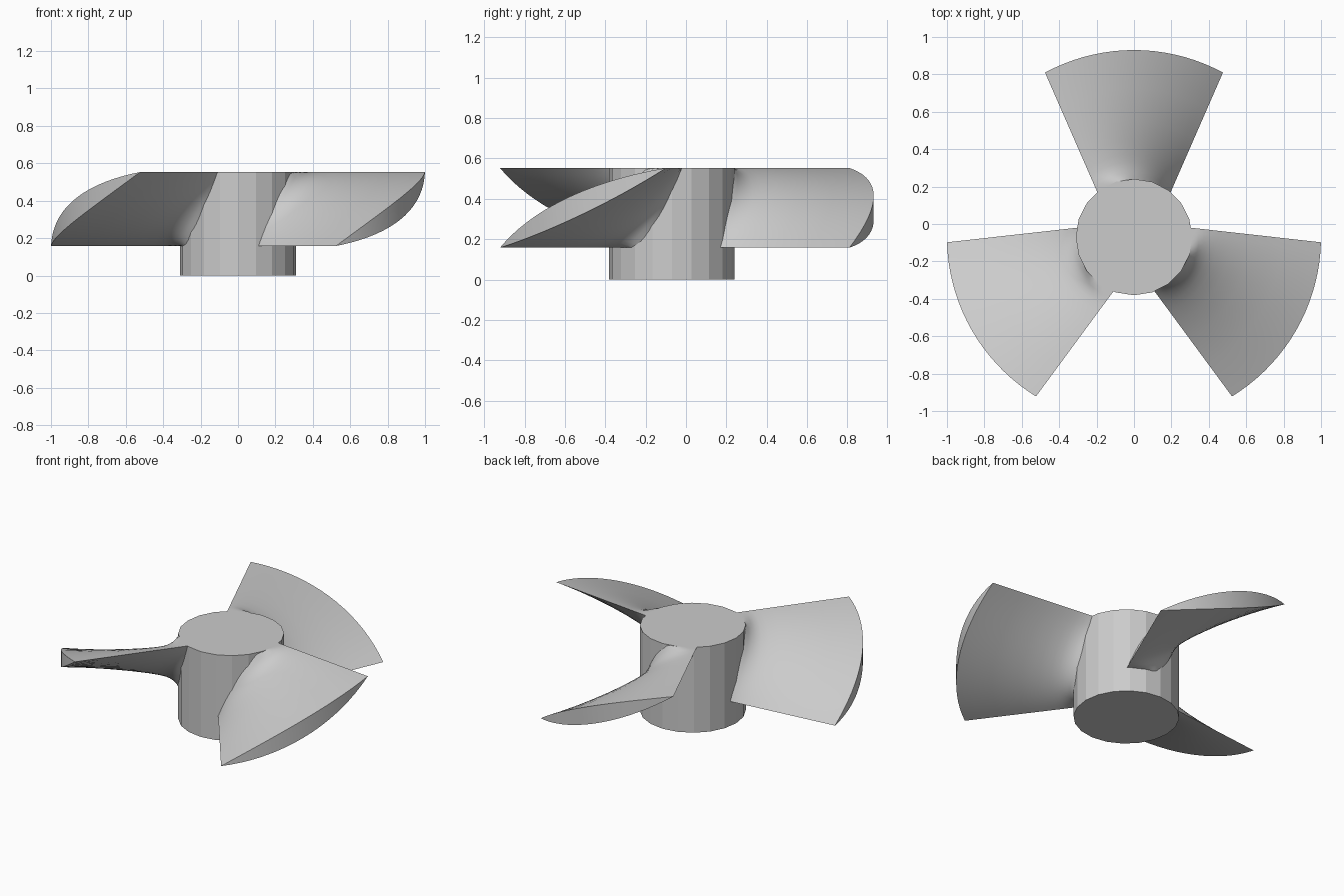
import bpy, bmesh
from math import sin, cos, radians, exp
from mathutils import Vector

if "Cube" in bpy.data.objects:
    bpy.data.objects.remove(bpy.data.objects["Cube"])

CENTER_Y = -0.07
Z_LOW, Z_HIGH = 0.158, 0.553
SPAN = [0, 0.03, 0.06, 0.1, 0.14, 0.2, 0.3, 0.45, 0.7, 1.0]  # hub to tip
CHORD = 18


def polar(radius, angle):
    return Vector((radius * cos(angle), radius * sin(angle)))


def blade_point(s, t, side):
    """s runs hub to tip, t runs -1..1 across the blade, side is +1 top or -1 underside."""
    inner = polar(0.305, radians(39.5) * t)
    outer = polar(1.0, radians(28.4) * t)
    p = inner.lerp(outer, s)
    bulge = 0.058 + 0.012 * (1 - s) + 0.10 * exp(-s * 0.69 / 0.045)
    z = (Z_LOW + Z_HIGH) / 2 + t * (Z_HIGH - Z_LOW) / 2
    z += side * bulge * (1 - t * t)
    return (p.x, p.y, min(max(z, Z_LOW), Z_HIGH))


def make_blade_mesh():
    bm = bmesh.new()
    ts = [-1 + 2 * i / CHORD for i in range(CHORD + 1)]
    # closed lens section: along the top, back along the underside
    section = [(t, 1) for t in ts] + [(t, -1) for t in ts[-2:0:-1]]
    rings = [[bm.verts.new(blade_point(s, t, side)) for t, side in section] for s in SPAN]
    n = len(section)
    for a, b in zip(rings, rings[1:]):
        for i in range(n):
            j = (i + 1) % n
            bm.faces.new((a[i], a[j], b[j], b[i]))
    # lens-shaped caps at tip and root
    for ring in (rings[0], rings[-1]):
        for i in range(CHORD):
            quad = [ring[i], ring[i + 1], ring[(n - i - 1) % n], ring[(n - i) % n]]
            bm.faces.new(list(dict.fromkeys(quad)))
    bmesh.ops.recalc_face_normals(bm, faces=bm.faces)
    mesh = bpy.data.meshes.new("blade")
    bm.to_mesh(mesh)
    bm.free()
    return mesh


# Hub
bpy.ops.mesh.primitive_cylinder_add(vertices=20, radius=0.311, depth=0.553,
                                    location=(0, CENTER_Y, 0.553 / 2))
bpy.context.object.name = "hub"

# Three pitched blades sharing one mesh
blade_mesh = make_blade_mesh()
for k, angle in enumerate((90, 210, 330)):
    blade = bpy.data.objects.new(f"blade_{k + 1}", blade_mesh)
    blade.location = (0, CENTER_Y, 0)
    blade.rotation_euler.z = radians(angle)
    bpy.context.collection.objects.link(blade)

bpy.ops.object.select_all(action='DESELECT')
blade.select_set(True)
bpy.context.view_layer.objects.active = blade
bpy.ops.object.shade_smooth_by_angle(angle=radians(35))
